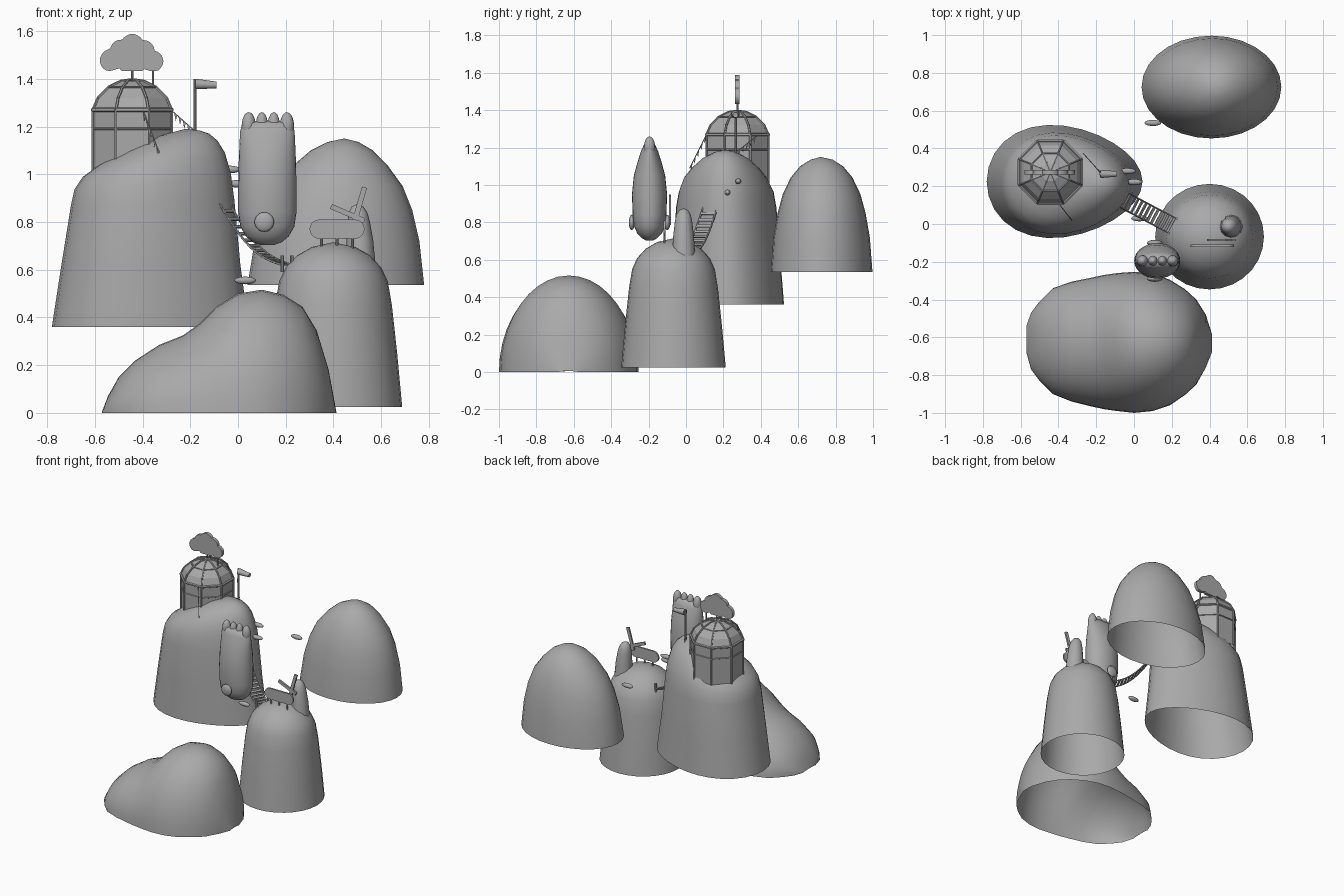
import bpy, bmesh
from math import sin, cos, pi, radians, hypot
from mathutils import Vector, Matrix

if "Cube" in bpy.data.objects:
    bpy.data.objects.remove(bpy.data.objects["Cube"])

GREY = bpy.data.materials.new("plain grey")
GREY.use_nodes = True
GREY.diffuse_color = (0.4, 0.4, 0.4, 1)
GREY.node_tree.nodes["Principled BSDF"].inputs["Base Color"].default_value = (0.4, 0.4, 0.4, 1)


def finish(name, bm, angle=40):
    bmesh.ops.recalc_face_normals(bm, faces=bm.faces)
    me = bpy.data.meshes.new(name)
    bm.to_mesh(me)
    bm.free()
    me.materials.append(GREY)
    ob = bpy.data.objects.new(name, me)
    bpy.context.collection.objects.link(ob)
    bpy.ops.object.select_all(action='DESELECT')
    ob.select_set(True)
    bpy.context.view_layer.objects.active = ob
    if angle:
        bpy.ops.object.shade_smooth_by_angle(angle=radians(angle))
    return ob


def loft(name, rings, closed=True, tip=None, angle=60):
    """Skin a list of point rows, optionally ending in a tip."""
    bm = bmesh.new()
    rows = [[bm.verts.new(p) for p in r] for r in rings]
    n = len(rows[0])
    pairs = [(i, (i + 1) % n) for i in range(n if closed else n - 1)]
    for a, b in zip(rows, rows[1:]):
        for i, j in pairs:
            bm.faces.new((a[i], a[j], b[j], b[i]))
    if tip:
        t = bm.verts.new(tip)
        for i, j in pairs:
            bm.faces.new((rows[-1][i], rows[-1][j], t))
    return finish(name, bm, angle)


def oval(z, cx, cy, rx, ry, egg=0, tilt=0, n=28):
    pts = []
    for i in range(n):
        c, s = cos(2 * pi * i / n), sin(2 * pi * i / n)
        pts.append((cx + rx * c, cy + ry * s * (1 - egg * c), z + tilt * rx * c))
    return pts


def rod(bm, a, b, r, r2=None, n=8):
    a, b = Vector(a), Vector(b)
    d = b - a
    m = Matrix.Translation((a + b) / 2) @ d.to_track_quat('Z', 'Y').to_matrix().to_4x4()
    bmesh.ops.create_cone(bm, cap_ends=True, segments=n, radius1=r,
                          radius2=r if r2 is None else r2, depth=d.length, matrix=m)


def chain(bm, pts, r, loop=False):
    for a, b in zip(pts, pts[1:] + (pts[:1] if loop else [])):
        rod(bm, a, b, r, n=6)


def ball(bm, at, size, u=16, v=10):
    bmesh.ops.create_uvsphere(bm, u_segments=u, v_segments=v, radius=1,
                              matrix=Matrix.Translation(at) @ Matrix.Diagonal((*size, 1)))


def plate(name, outline, y, t, rim=0):
    """Upright flat shape in the xz plane."""
    bm = bmesh.new()
    f = bm.faces.new([bm.verts.new((x, y - t / 2, z)) for x, z in outline])
    ext = bmesh.ops.extrude_face_region(bm, geom=[f])
    bmesh.ops.translate(bm, vec=(0, t, 0),
                        verts=[v for v in ext["geom"] if isinstance(v, bmesh.types.BMVert)])
    return finish(name, bm, 30)


# Tall hill with a sloping top
loft("tall_hill", [oval(z, (x0 + x1) / 2, cy, (x1 - x0) / 2, ry, .18, tilt) for z, x0, x1, cy, ry, tilt in (
    (.36, -.78, .045, .225, .295, 0), (.62, -.74, .01, .22, .28, 0),
    (.88, -.70, -.015, .215, .265, .03), (.97, -.685, -.03, .215, .25, .10),
    (1.04, -.65, -.055, .21, .22, .17), (1.09, -.58, -.085, .21, .18, .2),
    (1.135, -.47, -.12, .21, .13, .2), (1.17, -.35, -.16, .21, .07, .14))],
    tip=(-.22, .21, 1.19))

# Back hill
loft("back_hill", [oval(z, cx, .725, rx, ry) for z, cx, rx, ry in (
    (.535, .41, .37, .272), (.72, .415, .345, .258), (.85, .42, .31, .235), (.95, .425, .265, .208),
    (1.04, .43, .195, .165), (1.1, .435, .13, .115), (1.135, .44, .065, .06))],
    tip=(.445, .72, 1.15))

# Round hill
loft("round_hill", [oval(z, .4, -.067, r, r * .97) for z, r in (
    (.025, .288), (.25, .267), (.45, .245), (.55, .228), (.61, .2), (.66, .152), (.695, .09))],
    tip=(.4, -.067, .715))

# Front hill: half-oval arches along x, with a low shoulder and a main bump
sections = ((-.57, -.68, -.54, .005), (-.545, -.77, -.47, .07), (-.5, -.83, -.41, .15),
            (-.43, -.9, -.34, .22), (-.33, -.94, -.305, .285), (-.23, -.965, -.285, .325),
            (-.16, -.98, -.27, .375), (-.09, -.99, -.26, .445), (0, -1, -.253, .5),
            (.1, -.99, -.262, .516), (.19, -.96, -.295, .495), (.27, -.905, -.345, .445),
            (.33, -.85, -.4, .345), (.38, -.76, -.48, .18), (.412, -.68, -.58, .005))
loft("front_hill", [[(x, (a + b) / 2 + (b - a) / 2 * cos(pi * i / 20), h * sin(pi * i / 20))
                     for i in range(21)] for x, a, b, h in sections], closed=False, angle=80)

# Floating mitt-shaped creature with knobbed crest
loft("creature_body", [oval(z, .123, -.195, rx, ry) for z, rx, ry in (
    (.704, .03, .02), (.715, .06, .04), (.74, .09, .065), (.78, .113, .083), (.84, .122, .09),
    (.95, .122, .094), (1.05, .12, .084), (1.12, .117, .065), (1.18, .114, .046),
    (1.215, .105, .03))], tip=(.123, -.195, 1.225))
bm = bmesh.new()
for x, r in ((.045, .03), (.1, .026), (.15, .026), (.205, .03)):
    ball(bm, (x, -.195, 1.2), (r, r, .06))
finish("creature_crest", bm, 60)
bm = bmesh.new()
for y in (-.29, -.1):
    ball(bm, (.11, y, .8), (.041, .016, .041))
finish("creature_discs", bm, 60)

# Glasshouse: eight-sided walls and dome
HX, HY = -.443, .275
levels = ((1.0, .176), (1.19, .176), (1.27, .176), (1.32, .153), (1.365, .105), (1.39, .05))


def octagon(z, r):
    return [(HX + r * cos(pi * (i + .5) / 4), HY + r * sin(pi * (i + .5) / 4), z) for i in range(8)]


loft("glasshouse_panels", [octagon(z, r) for z, r in levels], tip=(HX, HY, 1.395), angle=0)
bm = bmesh.new()
frames = [octagon(z, r + .003) for z, r in levels]
for i in range(8):
    chain(bm, [f[i] for f in frames] + [(HX, HY, 1.397)], .006)
for k, r in ((1, .005), (2, .009), (4, .005)):
    chain(bm, frames[k], r, loop=True)
finish("glasshouse_frame", bm)

# Cloud sign on two poles
puffs = ((-.532, 1.477, .046), (-.492, 1.52, .042), (-.443, 1.538, .048),
         (-.392, 1.52, .04), (-.358, 1.474, .044), (-.445, 1.475, .06))
outline = []
for i in range(72):
    dx, dz = cos(2 * pi * i / 72), sin(2 * pi * i / 72)
    r = 0.0
    while any(hypot(HX + r * dx - x, 1.475 + r * dz - z) < q for x, z, q in puffs) and r < .3:
        r += .002
    outline.append((HX + r * dx, max(1.432, 1.475 + r * dz)))
plate("cloud_sign", outline, .275, .024)
bm = bmesh.new()
rod(bm, (-.443, .275, 1.38), (-.443, .275, 1.45), .005)
rod(bm, (-.356, .275, 1.34), (-.356, .275, 1.45), .005)
finish("cloud_poles", bm)

# Windsock on a pole
bm = bmesh.new()
rod(bm, (-.18, .265, 1.15), (-.18, .265, 1.4), .007)
rod(bm, (-.178, .265, 1.378), (-.09, .265, 1.374), .022, .014, 12)
finish("windsock", bm)

# Bunting: a cord with hanging triangles
for side, a, b in (("back", (-.27, .375, 1.26), (-.18, .275, 1.18)),
                   ("front", (-.4, .11, 1.27), (-.33, .02, 1.09))):
    a, b = Vector(a), Vector(b)
    bm = bmesh.new()
    rod(bm, a, b, .0025, n=6)
    for i in range(5):
        p, q = a.lerp(b, (i + .15) / 5), a.lerp(b, (i + .85) / 5)
        bm.faces.new([bm.verts.new(v) for v in (p, q, (p + q) / 2 - Vector((0, 0, .03)))])
    finish(side + "_bunting", bm)

# Stepping stones
bm = bmesh.new()
for at in ((-.035, .28, 1.02), (0, .222, .96), (.03, .03, .555), (.1, .535, .87)):
    ball(bm, at, (.045, .016, .016))
finish("floating_stones", bm, 60)

# Sagging rope bridge
start, end = Vector((-.07, .135, .9)), Vector((.205, -.01, .62))
across = Vector((end.y - start.y, start.x - end.x, 0)).normalized() * .043
path = [start.lerp(end, i / 13) - Vector((0, 0, .06 * sin(pi * i / 13))) for i in range(14)]
bm = bmesh.new()
for p, q in zip(path, path[1:]):
    d = (q - p).normalized()
    w = across.normalized()
    m = Matrix((d, w, d.cross(w))).transposed().to_4x4()
    bmesh.ops.create_cube(bm, size=1, matrix=Matrix.Translation((p + q) / 2) @ m
                          @ Matrix.Diagonal((.014, .095, .007, 1)))
for s in (-1, 1):
    chain(bm, [p + across * s for p in path], .005)
    for p in (path[0], path[-1]):
        rod(bm, p + across * s - Vector((0, 0, .03)), p + across * s + Vector((0, 0, .04)), .007)
finish("rope_bridge", bm)

# Rounded rock spire
loft("rock_spire", [oval(z, x, -.013, r, r, n=12) for z, x, r in (
    (.6, .515, .063), (.72, .511, .056), (.8, .506, .047), (.84, .503, .039), (.865, .501, .024))],
    tip=(.5, -.013, .876))

# Pill-shaped board on short legs
pill = []
for cx, a0 in ((.49, -90), (.34, 90)):
    pill += [(cx + .04 * cos(radians(a0 + 18 * i)), .77 + .04 * sin(radians(a0 + 18 * i)))
             for i in range(11)]
plate("board", pill, -.115, .012)
bm = bmesh.new()
for x in (.35, .415, .48):
    rod(bm, (x, -.115, .66), (x, -.115, .74), .006)
finish("board_legs", bm)

# Crossed slats beside the spire
for name, a, b in (("long_slat", (.39, .865), (.53, .805)), ("short_slat", (.485, .79), (.53, .945))):
    a, b = Vector(a), Vector(b)
    n = (b - a).orthogonal().normalized() * .011
    plate(name, [a - n, b - n, b + n, a + n], -.085, .012)
